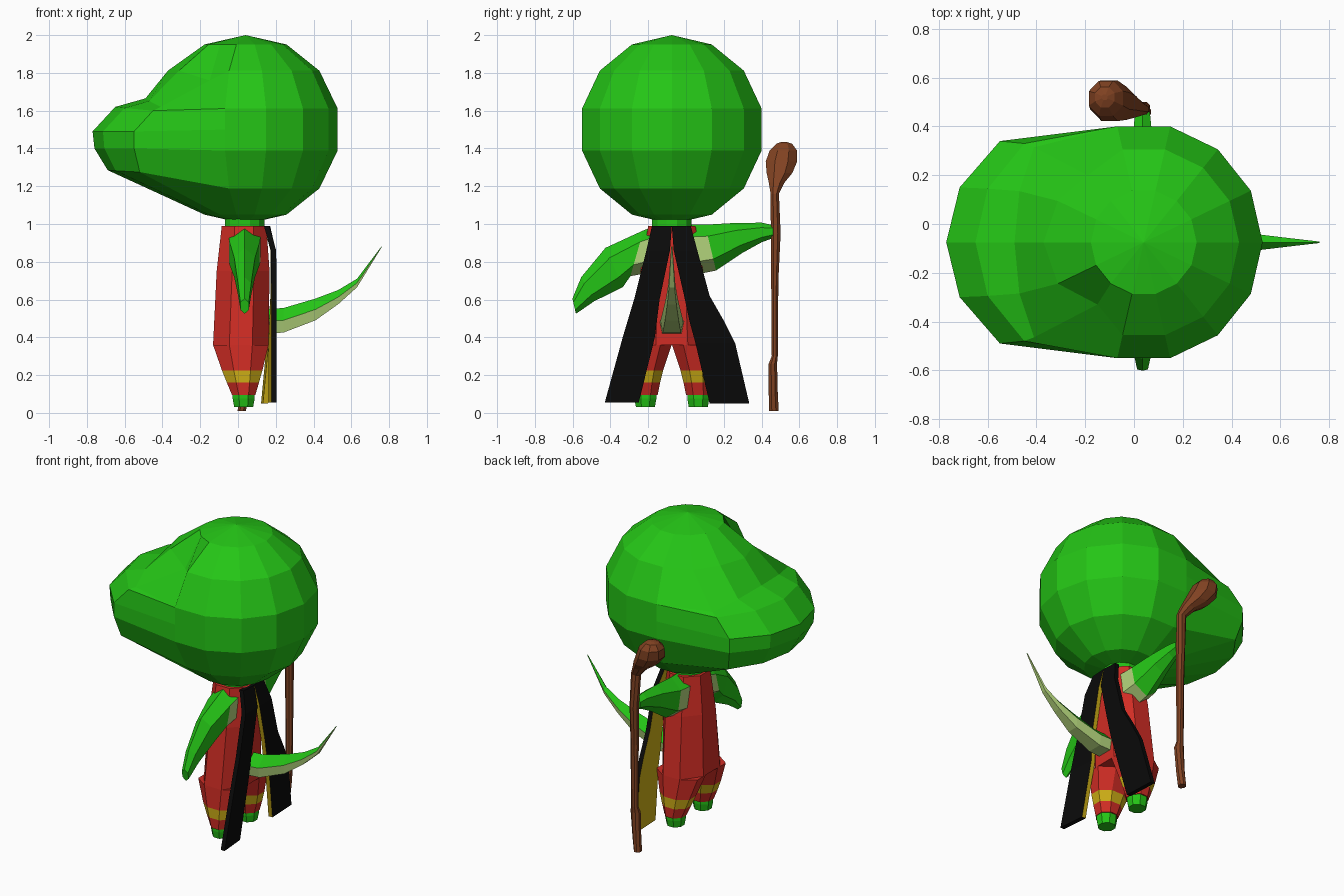
import bpy, bmesh, math
from mathutils import Vector

if "Cube" in bpy.data.objects:
    bpy.data.objects.remove(bpy.data.objects["Cube"])

CX, CY = 0.035, -0.075          # body axis


def mat(name, rgb):
    m = bpy.data.materials.new(name)
    m.diffuse_color = (*rgb, 1)
    m.use_nodes = True
    m.node_tree.nodes["Principled BSDF"].inputs["Base Color"].default_value = m.diffuse_color
    return m


GREEN = mat("leaf green", (0.018, 0.56, 0.008))
PALE = mat("pale green", (0.45, 0.66, 0.20))
RED = mat("red cloth", (0.64, 0.026, 0.018))
YELLOW = mat("yellow trim", (0.62, 0.43, 0.008))
BLACK = mat("black cloth", (0.003, 0.003, 0.003))
BROWN = mat("brown wood", (0.22, 0.055, 0.016))


def finish(name, bm, mats, rule=None):
    bmesh.ops.remove_doubles(bm, verts=bm.verts, dist=0.0005)
    bmesh.ops.recalc_face_normals(bm, faces=bm.faces)
    bm.normal_update()
    if rule:
        for f in bm.faces:
            f.material_index = rule(f.calc_center_median(), f.normal)
    me = bpy.data.meshes.new(name)
    bm.to_mesh(me)
    bm.free()
    for m in mats:
        me.materials.append(m)
    ob = bpy.data.objects.new(name, me)
    bpy.context.collection.objects.link(ob)
    return ob


def skin(rings):
    """Join closed rings of points with quads and cap both ends."""
    bm = bmesh.new()
    vs = [[bm.verts.new(p) for p in r] for r in rings]
    n = len(vs[0])
    for a, b in zip(vs, vs[1:]):
        for i in range(n):
            j = (i + 1) % n
            bm.faces.new((a[i], a[j], b[j], b[i]))
    bm.faces.new(vs[0])
    bm.faces.new(vs[-1])
    return bm


def ring(c, u, v, n=8, turn=0.5):
    c, u, v = Vector(c), Vector(u), Vector(v)
    k = 1 / math.cos(math.pi / n) if turn else 1
    return [c + k * (u * math.cos(a) + v * math.sin(a))
            for a in ((i + turn) * math.tau / n for i in range(n))]


def flat_ring(x, y, z, hx, hy, n=8):
    return ring((x, y, z), (hx, 0, 0), (0, hy, 0), n)


# Head: a ball whose front columns are pulled out into a broad snout
HC, HR, SEG = Vector((0.04, CY, 1.5)), 0.5, 14


def ball(k, i):
    p, a = k * math.pi / 7, i * math.tau / SEG
    return HC + HR * Vector((math.sin(p) * math.cos(a),
                             math.sin(p) * math.sin(a), math.cos(p)))


# each row: ball ring, then snout tip x, side x, half widths, tip z, side z
rows = [(1, None), (2, None),
        (3, (-0.49, -0.41, 0.21, 0.39, 1.665, 1.62)),
        (3, (-0.65, -0.45, 0.22, 0.405, 1.62, 1.60)),
        (3.5, (-0.77, -0.55, 0.225, 0.415, 1.49, 1.49)),
        (4, (-0.76, -0.55, 0.225, 0.415, 1.40, 1.40)),
        (5, (-0.69, -0.52, 0.21, 0.385, 1.285, 1.275)),
        (6, None)]
rings = []
for n, (k, s) in enumerate(rows):
    r = [ball(k, i) for i in range(SEG)]
    if k == 3.5:                 # mid row stays on the flat waist of the ball
        r = [(ball(3, i) + ball(4, i)) / 2 for i in range(SEG)]
    if s:
        tip, side, w1, w2, zt, zs = s
        for sg, near, far in ((1, 6, 5), (-1, 8, 9)):
            r[near] = Vector((tip * 0.75 + side * 0.25, CY + sg * w1, zt * 0.7 + zs * 0.3))
            r[far] = Vector((side, CY + sg * w2, zs))
        r[7] = Vector((tip, CY, zt))
    if n == 1:                   # sunken eye sockets under the brow
        r[9] = Vector((-0.15, -0.33, 1.76))
        r[5] = Vector((-0.19, 0.20, 1.79))
        r[7].x -= 0.02
    rings.append(r)
bm = skin(rings)
for f in [f for f in bm.faces if len(f.verts) == SEG]:
    z = 2.0 if f.verts[0].co.z > 1.5 else 1.0
    bmesh.ops.poke(bm, faces=[f])
    v = min(bm.verts, key=lambda q: (q.co.xy - HC.xy).length)
    v.co.z = z if abs(v.co.z - z) < 0.1 else v.co.z
for v in bm.verts:               # both poles
    if (v.co.xy - HC.xy).length < 0.06:
        v.co.z = 2.0 if v.co.z > 1.5 else 1.0
finish("head", bm, [GREEN])

# Neck
finish("neck", skin([flat_ring(CX, CY, z, 0.105, 0.105, 12) for z in (0.97, 1.06)]), [GREEN])

# Robe body
finish("body", skin([flat_ring(0.032, CY, 0.99, 0.118, 0.125),
                     flat_ring(0.027, CY, 0.75, 0.14, 0.165),
                     flat_ring(0.015, CY, 0.36, 0.147, 0.205)]), [RED])


# Legs with a yellow band, and feet
def band(c, n):
    return 1 if 0.16 < c.z < 0.225 and abs(n.z) < 0.9 else 0


for sg, side in ((1, "left"), (-1, "right")):
    leg = [(0.36, 0.103, 0.015, 0.147, 0.102), (0.225, 0.128, 0.022, 0.107, 0.082),
           (0.16, 0.135, 0.026, 0.085, 0.073), (0.095, 0.14, 0.03, 0.062, 0.065)]
    finish(side + "_leg", skin([flat_ring(x, CY + sg * o, z, hx, hy)
                                for z, o, x, hx, hy in leg]), [RED, YELLOW], band)
    finish(side + "_foot", skin([flat_ring(0.03, CY + sg * 0.14, z, h, h)
                                 for z, h in ((0.11, 0.058), (0.075, 0.058), (0.03, 0.05))]), [GREEN])


# Arms: each section is y, top z, bottom z, half width in x
def arm(name, secs, pale_rule):
    rs = [ring((CX, y + lean, (t + b) / 2), (h, 0, 0), (0, tilt, (t - b) / 2), 6)
          for y, lean, tilt, t, b, h in secs]
    finish(name, skin(rs), [GREEN, PALE], pale_rule)


arm("right_arm", [(-0.17, 0, 0.02, 0.98, 0.76, 0.085), (-0.26, 0, 0.03, 0.95, 0.74, 0.08),
                  (-0.38, 0, -0.04, 0.86, 0.68, 0.055), (-0.52, 0, -0.03, 0.71, 0.60, 0.035),
                  (-0.592, 0, -0.008, 0.60, 0.53, 0.022)],
    lambda c, n: 1 if c.y > -0.25 and n.z < 0.6 else 0)
arm("left_arm", [(0.03, 0, -0.02, 0.98, 0.75, 0.085), (0.13, 0, -0.025, 0.98, 0.77, 0.08),
                 (0.28, 0, -0.02, 0.995, 0.86, 0.055), (0.40, 0, 0, 1.0, 0.91, 0.036),
                 (0.46, 0, 0, 0.99, 0.93, 0.03)],
    lambda c, n: 1 if c.y < 0.12 and n.z < 0.6 else 0)

# Tail: green back, pale belly
tail = [(0.14, 0.55, 0.42, 0.065), (0.24, 0.555, 0.425, 0.06), (0.41, 0.605, 0.49, 0.045),
        (0.53, 0.65, 0.575, 0.03), (0.63, 0.71, 0.665, 0.018), (0.76, 0.882, 0.876, 0.003)]
rs = []
for x, t, b, h in tail:
    m = (t + b) / 2
    rs.append([(x, CY, t), (x, CY + h, m), (x, CY + h * 0.8, b),
               (x, CY - h * 0.8, b), (x, CY - h, m)])
bm = skin(rs)
bm.faces.ensure_lookup_table()
for n, f in enumerate(bm.faces):
    f.material_index = 1 if n < 25 and n % 5 in (1, 2, 3) else 0
finish("tail", bm, [GREEN, PALE])


# Cape: two hanging panels, black outside with yellow lining
def panel(name, secs):
    d = 0.028
    rs = []
    for z, y0, y1, x0, x1 in secs:
        rs.append([(x0, y0, z), (x1, y1, z), (x1 - d, y1, z), (x0 - d, y0, z)])
    bm = skin(rs)
    bm.faces.ensure_lookup_table()
    for n, f in enumerate(bm.faces):   # inner edge and lining
        f.material_index = 1 if n < 4 * (len(secs) - 1) and n % 4 in (1, 2) else 0
    finish(name, bm, [BLACK, YELLOW])


# sections: z, outer y, inner y, outer x, inner x
panel("cape_right", [(0.99, -0.18, -0.075, 0.165, 0.17), (0.86, -0.21, -0.085, 0.202, 0.20),
                     (0.60, -0.275, -0.14, 0.205, 0.20), (0.40, -0.335, -0.165, 0.205, 0.19),
                     (0.055, -0.43, -0.25, 0.205, 0.19)])
panel("cape_left", [(0.99, 0.025, -0.075, 0.165, 0.17), (0.86, 0.06, -0.065, 0.20, 0.20),
                    (0.62, 0.125, -0.01, 0.20, 0.20), (0.48, 0.205, 0.02, 0.19, 0.195),
                    (0.37, 0.26, 0.05, 0.18, 0.19), (0.05, 0.335, 0.125, 0.15, 0.16)])

# Staff: shaft bending forward into a rounded club
staff = [(0.02, 0.465, 0.01, 0.022, 0.026), (0.03, 0.462, 0.10, 0.025, 0.024),
         (0.04, 0.46, 0.26, 0.03, 0.022), (0.04, 0.47, 0.30, 0.022, 0.016),
         (0.04, 0.47, 0.70, 0.024, 0.019), (0.04, 0.475, 0.95, 0.026, 0.026),
         (0.03, 0.47, 1.16, 0.03, 0.022), (-0.01, 0.48, 1.22, 0.045, 0.042),
         (-0.06, 0.495, 1.27, 0.07, 0.068), (-0.10, 0.505, 1.33, 0.08, 0.083),
         (-0.115, 0.515, 1.39, 0.07, 0.072), (-0.12, 0.52, 1.425, 0.04, 0.042),
         (-0.12, 0.52, 1.435, 0.012, 0.012)]
finish("staff", skin([flat_ring(*s, 8) for s in staff]), [BROWN])
